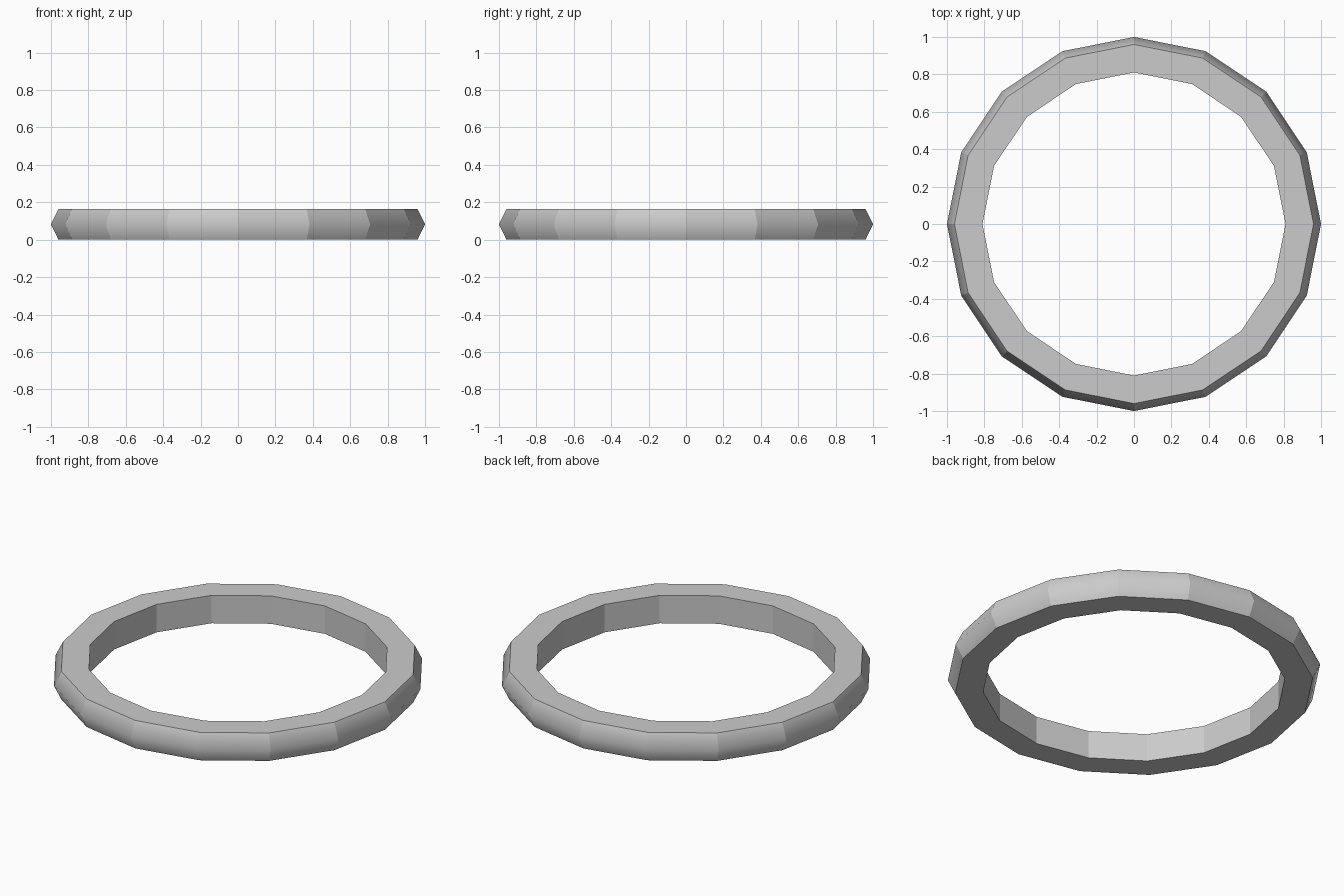
import bpy, bmesh, math

if "Cube" in bpy.data.objects:
    bpy.data.objects.remove(bpy.data.objects["Cube"])

SIDES = 16
H = 0.165
# cross-section (radius, z): inner wall, flat top, pointed outer rim, flat bottom
PROFILE = [(0.81, 0.0), (0.96, 0.0), (1.0, H / 2), (0.96, H), (0.81, H)]

bm = bmesh.new()
rings = []
for i in range(SIDES):
    a = 2 * math.pi * i / SIDES
    rings.append([bm.verts.new((r * math.cos(a), r * math.sin(a), z)) for r, z in PROFILE])

# skin neighbouring cross-sections
n = len(PROFILE)
for i in range(SIDES):
    p, q = rings[i], rings[(i + 1) % SIDES]
    for j in range(n):
        k = (j + 1) % n
        f = bm.faces.new((p[j], q[j], q[k], p[k]))
        f.smooth = j in (1, 2)
bmesh.ops.recalc_face_normals(bm, faces=bm.faces[:])

# only the ridge around the outer rim is soft; every other edge is crisp
ridge = {r[2] for r in rings}
for e in bm.edges:
    e.smooth = all(v in ridge for v in e.verts)

mesh = bpy.data.meshes.new("ring_band")
bm.to_mesh(mesh)
bm.free()
ring = bpy.data.objects.new("ring_band", mesh)
bpy.context.collection.objects.link(ring)
